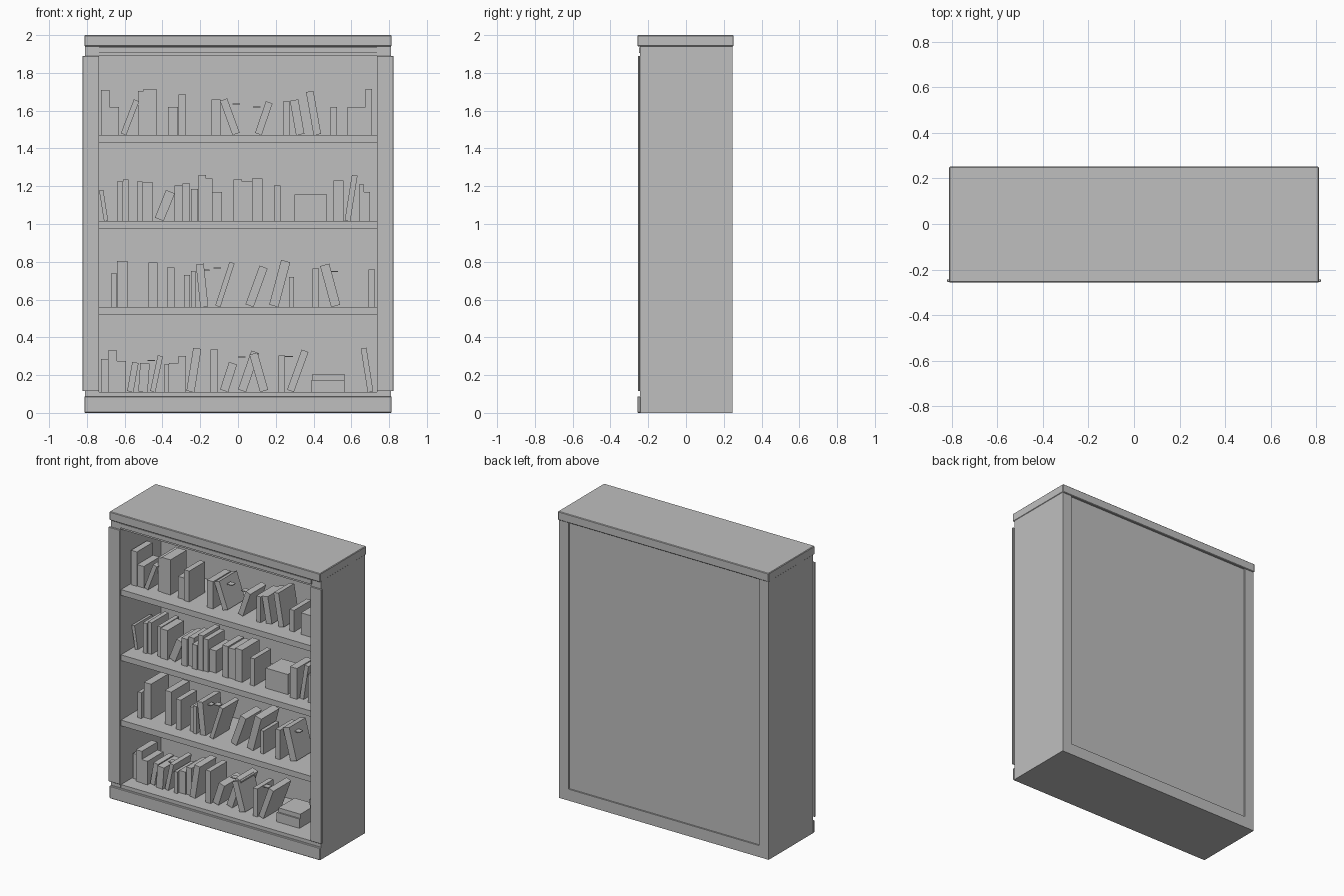
import bpy, math, random
random.seed(4)

grey = bpy.data.materials.new("neutral_grey")
grey.diffuse_color = (0.52, 0.52, 0.52, 1)


def box(name, x0, x1, y0, y1, z0, z1, bevel=0.0, tilt=0.0):
    """Box from its extents, tilted in the front plane by an angle."""
    bpy.ops.mesh.primitive_cube_add(
        size=1, location=((x0 + x1) / 2, (y0 + y1) / 2, (z0 + z1) / 2),
        rotation=(0, tilt, 0))
    ob = bpy.context.object
    ob.name = name
    ob.scale = (x1 - x0, y1 - y0, z1 - z0)
    bpy.ops.object.transform_apply(location=False, rotation=False, scale=True)
    ob.data.materials.append(grey)
    if bevel:
        m = ob.modifiers.new("bevel", 'BEVEL')
        m.width, m.segments = bevel, 1
    return ob


IN = 0.735            # half width of the opening
FLOORS = (0.11, 0.56, 1.015, 1.47)

# carcass sides and front stiles
for s, side in ((-1, "left"), (1, "right")):
    xs = sorted((s * IN, s * 0.81))
    box(side + "_side", *xs, -0.244, 0.245, 0.0, 1.95)
    xs = sorted((s * IN, s * 0.822))
    box(side + "_stile", *xs, -0.254, -0.243, 0.115, 1.89, 0.002)

# top, header, plinth
box("top_board", -0.813, 0.813, -0.257, 0.252, 1.94, 2.0, 0.004)
box("inner_ceiling", -IN, IN, -0.24, 0.235, 1.89, 1.94)
box("header_strip", -0.74, 0.74, -0.25, -0.238, 1.905, 1.935)
box("plinth", -0.813, 0.813, -0.257, -0.24, 0.0, 0.088, 0.004)
box("base", -IN, IN, -0.244, 0.245, 0.0, 0.08)
box("bottom_shelf", -IN, IN, -0.24, 0.22, 0.08, 0.11)

# recessed back panel
box("back_panel", -IN, IN, 0.2, 0.235, 0.07, 1.945)

# shelves
for z in FLOORS[1:]:
    box("shelf", -IN, IN, -0.24, 0.21, z - 0.04, z)


def books(floor, rows):
    """Each book: left extent, thickness, standing height, lean in degrees."""
    for x, w, height, lean in rows:
        a = math.radians(lean)
        s, c = abs(math.sin(a)), math.cos(a)
        length = (height - w * s) / c
        cx = x + (w * c + length * s) / 2
        cz = floor + height / 2
        front = random.uniform(-0.15, -0.12)
        depth = random.uniform(0.17, 0.2)
        box("book", cx - w / 2, cx + w / 2, front, front + depth,
            cz - length / 2, cz + length / 2, tilt=a)


books(FLOORS[3], [
    (-.725, .045, .24, 0), (-.68, .05, .15, 0), (-.62, .03, .19, 21),
    (-.53, .03, .235, 0), (-.50, .068, .245, 0), (-.37, .052, .15, 0),
    (-.315, .04, .215, 0), (-.14, .048, .19, 0), (-.095, .04, .195, -20),
    (.09, .037, .18, 19), (.24, .033, .18, 0), (.275, .045, .19, -10),
    (.36, .04, .235, -10), (.49, .035, .15, 0), (.58, .095, .15, 0),
    (.675, .035, .245, 0)])

books(FLOORS[2], [
    (-.735, .022, .165, -9), (-.64, .03, .21, 0), (-.61, .03, .22, 0),
    (-.535, .03, .21, 0), (-.505, .055, .205, 0), (-.44, .05, .165, 22),
    (-.335, .042, .19, 0), (-.293, .04, .2, 0), (-.25, .038, .17, 0),
    (-.21, .04, .245, 0), (-.17, .035, .225, 0), (-.135, .05, .155, 0),
    (-.025, .045, .22, 0), (.02, .055, .21, 0), (.075, .055, .225, 0),
    (.19, .034, .19, 0), (.30, .17, .14, 0), (.505, .053, .215, 0),
    (.565, .03, .245, 9), (.64, .026, .195, 0), (.666, .034, .155, 0)])

books(FLOORS[1], [
    (-.67, .028, .18, 0), (-.64, .055, .245, 0), (-.475, .05, .235, 0),
    (-.375, .038, .21, 0), (-.287, .033, .17, 0), (-.25, .025, .19, 0),
    (-.223, .042, .23, -6), (-.12, .028, .24, 18), (.04, .045, .22, 20),
    (.165, .05, .25, 15), (.27, .026, .16, 0), (.395, .033, .205, 0),
    (.435, .05, .23, -15), (.69, .036, .2, 0)])

books(FLOORS[0], [
    (-.725, .036, .175, 0), (-.688, .047, .22, 0), (-.64, .046, .165, 0),
    (-.587, .034, .16, 10), (-.528, .05, .155, 4), (-.465, .028, .195, 12),
    (-.39, .024, .15, 0), (-.365, .05, .155, 0), (-.315, .04, .19, 0),
    (-.273, .043, .235, 9), (-.145, .038, .225, 0), (-.095, .045, .16, 18),
    (0, .045, .22, 19), (.06, .045, .21, -16), (.215, .034, .195, 0),
    (.26, .038, .225, 20), (.65, .03, .235, -9)])

# stack of lying books
box("lying_book", .39, .565, -.13, .06, .11, .175)
box("lying_book", .395, .565, -.12, .06, .175, .205)

# page markers sticking out of some books
for x, z in ((-.01, 1.635), (.1, 1.62), (-.17, .755), (-.11, .768),
             (.51, .748), (.02, .295), (.27, .298), (-.46, .277)):
    box("page_marker", x - .02, x + .02, -.08, -.04, z - .003, z + .003)
